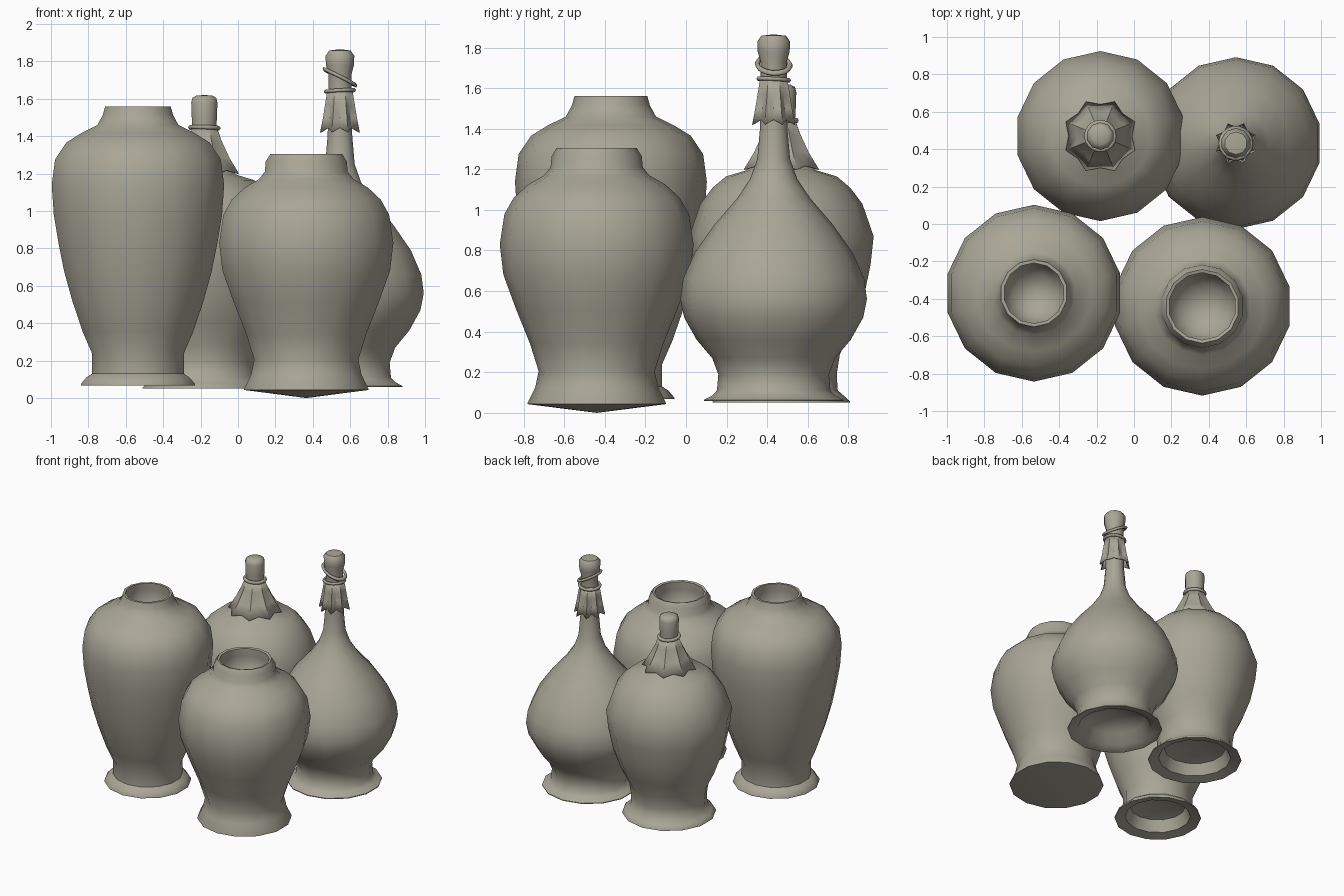
import bpy, bmesh, math

if "Cube" in bpy.data.objects:
    bpy.data.objects.remove(bpy.data.objects["Cube"])

SIDES = 14
mat = bpy.data.materials.new("grey_clay")
mat.diffuse_color = (0.40, 0.38, 0.31, 1)
mat.use_nodes = True
mat.node_tree.nodes["Principled BSDF"].inputs["Base Color"].default_value = mat.diffuse_color


def finish(bm, name, angle):
    me = bpy.data.meshes.new(name)
    bm.to_mesh(me)
    bm.free()
    ob = bpy.data.objects.new(name, me)
    bpy.context.collection.objects.link(ob)
    me.materials.append(mat)
    bpy.ops.object.select_all(action='DESELECT')
    bpy.context.view_layer.objects.active = ob
    ob.select_set(True)
    bpy.ops.object.shade_smooth_by_angle(angle=math.radians(angle))
    return ob


def lathe(name, x, y, profile, sides=SIDES, angle=48, grow=1.01):
    """Turn an (r, z) profile around a vertical axis; r = 0 becomes a pole."""
    bm = bmesh.new()
    rings = []
    for r, z in profile:
        if r == 0:
            rings.append([bm.verts.new((x, y, z))] * sides)
        else:
            rings.append([bm.verts.new((
                x + grow * r * math.sin(2 * math.pi * i / sides),
                y + grow * r * math.cos(2 * math.pi * i / sides), z)) for i in range(sides)])
    for a, b in zip(rings, rings[1:]):
        for i in range(sides):
            j = (i + 1) % sides
            bm.faces.new(list(dict.fromkeys((a[i], a[j], b[j], b[i]))))
    bmesh.ops.recalc_face_normals(bm, faces=bm.faces)
    return finish(bm, name, angle)


def cord(name, x, y, z, radius, tube, tilt=0, lean=0):
    """A ring of cord; tilt is the drop per unit of x, lean per unit of y."""
    bm = bmesh.new()
    n, m = 18, 6
    grid = []
    for i in range(n):
        a = 2 * math.pi * i / n
        row = []
        for k in range(m):
            b = 2 * math.pi * k / m
            r = radius + tube * math.cos(b)
            px, py = r * math.cos(a), r * math.sin(a)
            row.append(bm.verts.new((x + px, y + py,
                                     z + tube * math.sin(b) - tilt * px - lean * py)))
        grid.append(row)
    for i in range(n):
        for k in range(m):
            p, q = grid[i], grid[(i + 1) % n]
            bm.faces.new((p[k], q[k], q[(k + 1) % m], p[(k + 1) % m]))
    bmesh.ops.recalc_face_normals(bm, faces=bm.faces)
    return finish(bm, name, 80)


def cloth(name, x, y, rows):
    """Pleated skirt with 8 points; rows of (point r, valley r, point z, valley z)."""
    bm = bmesh.new()
    rings = []
    for rp, rv, zp, zv in rows:
        ring = []
        for i in range(16):
            a = math.pi * (i + 1) / 8
            r, z = (rp, zp) if i % 2 == 0 else (rv, zv)
            ring.append(bm.verts.new((x + r * math.cos(a), y + r * math.sin(a), z)))
        rings.append(ring)
    for a, b in zip(rings, rings[1:]):
        for i in range(16):
            j = (i + 1) % 16
            bm.faces.new((a[i], b[i], b[j], a[j]))
    bmesh.ops.recalc_face_normals(bm, faces=bm.faces)
    ob = finish(bm, name, 35)
    mod = ob.modifiers.new("thickness", 'SOLIDIFY')
    mod.thickness = 0.005
    return ob


# Tall open jar, front left
lathe("tall_jar", -0.535, -0.37, [
    (0, 0.22), (.20, .17), (.235, .085), (.31, .068), (.31, .075), (.28, .11), (.25, .13),
    (.25, .24), (.30, .355), (.355, .515), (.40, .675), (.43, .82), (.457, .98),
    (.468, 1.14), (.45, 1.275), (.39, 1.365), (.31, 1.415), (.22, 1.46), (.19, 1.515),
    (.178, 1.56), (.16, 1.56), (.165, 1.50), (.17, 1.42), (.11, 1.32), (0, 1.27)])

# Wide open jar, front right, with a shallow cone under its base
lathe("wide_jar", 0.365, -0.44, [
    (0, 0.0), (.337, .043), (.337, .05), (.30, .125), (.283, .205), (.325, .34),
    (.395, .515), (.455, .68), (.473, .83), (.45, .98), (.405, 1.06), (.335, 1.125),
    (.257, 1.17), (.225, 1.21), (.22, 1.265), (.195, 1.305), (.178, 1.30), (.18, 1.24),
    (.19, 1.16), (.12, 1.06), (0, 1.01)])

# Stoppered jar, back left
CX, CY = -0.18, 0.47
lathe("covered_jar", CX, CY, [
    (0, 0.20), (.22, .15), (.26, .07), (.335, .05), (.335, .056), (.31, .08), (.275, .11),
    (.27, .19), (.285, .287), (.345, .41), (.40, .56), (.435, .73), (.45, .87),
    (.395, 1.03), (.335, 1.11), (.27, 1.165), (.17, 1.195), (.07, 1.30), (.06, 1.45), (0, 1.45)])
cloth("covered_jar_cloth", CX, CY, [
    (.07, .066, 1.45, 1.45), (.10, .088, 1.375, 1.375),
    (.145, .125, 1.285, 1.285), (.20, .17, 1.20, 1.218)])
cord("covered_jar_cord", CX, CY, 1.445, .074, .013, 0.03, 0.05)
lathe("covered_jar_stopper", CX, CY, [
    (0, 1.43), (.066, 1.43), (.07, 1.50), (.073, 1.58), (.066, 1.605), (.045, 1.617),
    (0, 1.62)], sides=10)

# Long-necked bottle, back right
DX, DY = 0.545, 0.432
lathe("bottle", DX, DY, [
    (0, 0.20), (.22, .15), (.265, .075), (.34, .058), (.34, .064), (.30, .085), (.277, .11),
    (.27, .19), (.30, .27), (.376, .36), (.437, .47), (.455, .56), (.442, .66),
    (.385, .79), (.287, .93), (.18, 1.055), (.115, 1.153), (.08, 1.25), (.067, 1.40),
    (.06, 1.64), (0, 1.64)])
cloth("bottle_cloth", DX, DY, [
    (.072, .064, 1.65, 1.65), (.086, .07, 1.57, 1.57),
    (.098, .077, 1.50, 1.50), (.115, .088, 1.42, 1.445)])
cord("bottle_lower_cord", DX, DY, 1.642, .075, .011, -0.05, 0.05)
cord("bottle_upper_cord", DX, DY, 1.715, .081, .012, 0.5, 0.05)
lathe("bottle_stopper", DX, DY, [
    (0, 1.62), (.064, 1.62), (.064, 1.73), (.078, 1.78), (.08, 1.83), (.06, 1.858),
    (0, 1.865)], sides=10)
